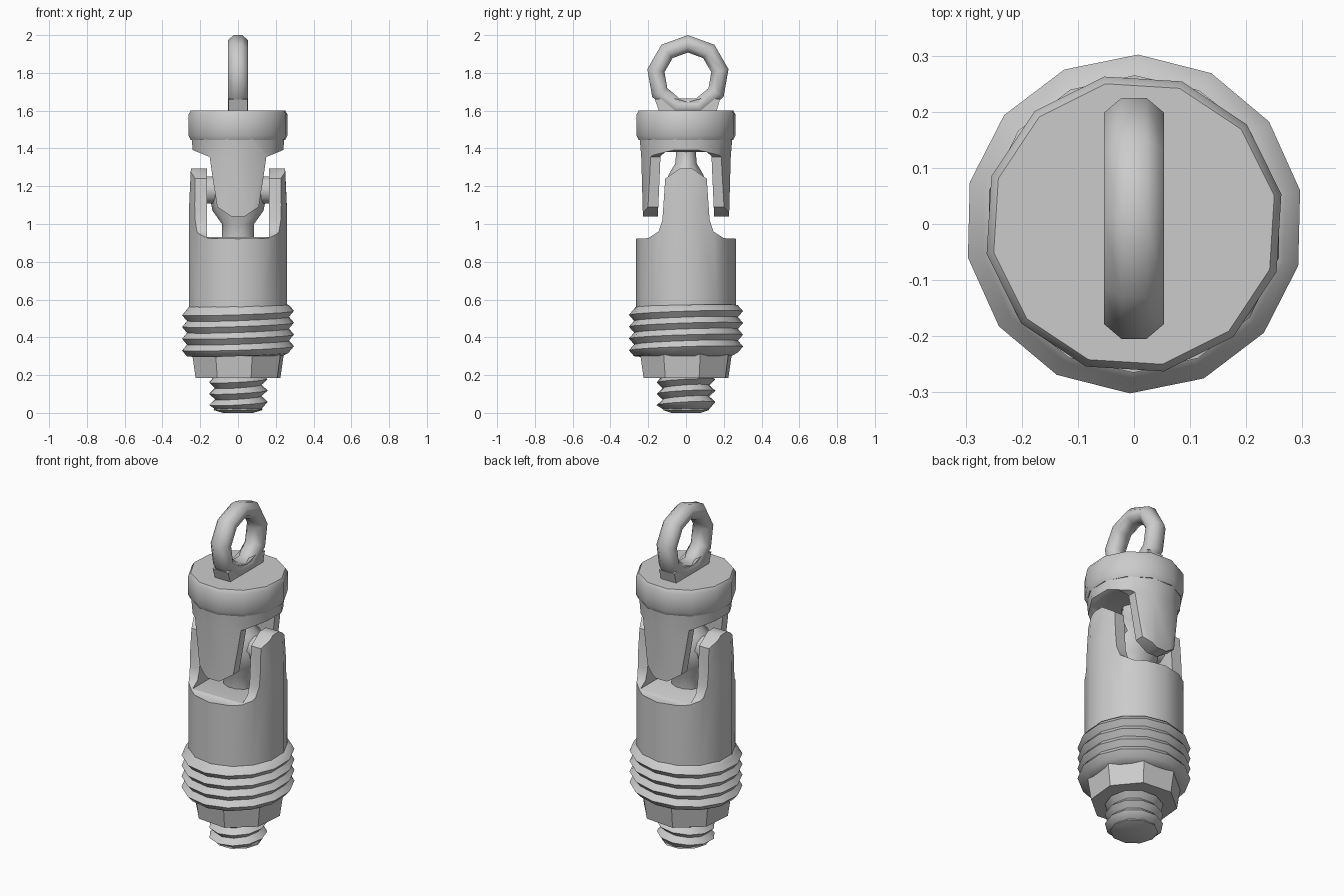
import bpy, bmesh
from math import sin, cos, pi, radians
from mathutils import Matrix

cube = bpy.data.objects.get("Cube")
if cube:
    bpy.data.objects.remove(cube)

steel = bpy.data.materials.new("grey steel")
steel.use_nodes = True
steel.diffuse_color = (0.6, 0.6, 0.6, 1)
steel.node_tree.nodes["Principled BSDF"].inputs["Base Color"].default_value = (0.6, 0.6, 0.6, 1)


def add(name, bm, angle=40):
    bmesh.ops.recalc_face_normals(bm, faces=bm.faces)
    mesh = bpy.data.meshes.new(name)
    bm.to_mesh(mesh)
    bm.free()
    mesh.materials.append(steel)
    obj = bpy.data.objects.new(name, mesh)
    bpy.context.collection.objects.link(obj)
    smooth(obj, angle)
    return obj


def smooth(obj, angle=40):
    bpy.ops.object.select_all(action='DESELECT')
    obj.select_set(True)
    bpy.context.view_layer.objects.active = obj
    bpy.ops.object.shade_smooth_by_angle(angle=radians(angle))


def lathe(name, profile, sides=14, tilt=0.0, squash=1.0, phase=0.0, angle=40):
    """Spin (radius, height) points round z; tilt slants the inner rings like a thread."""
    bm = bmesh.new()
    rings = []
    for i, (r, z) in enumerate(profile):
        slant = tilt if 0 < i < len(profile) - 1 else 0
        turns = [2 * pi * k / sides + phase for k in range(sides)]
        rings.append([bm.verts.new((r * cos(a), r * squash * sin(a), z + slant * sin(a + 0.8)))
                      for a in turns])
    for low, high in zip(rings, rings[1:]):
        for k in range(sides):
            n = (k + 1) % sides
            bm.faces.new((low[k], low[n], high[n], high[k]))
    bm.faces.new(rings[0])
    bm.faces.new(rings[-1])
    return add(name, bm, angle)


def thread(crest, root, low, high, count):
    """Zigzag profile of a screw thread."""
    step = (high - low) / count
    points = [(root, low)]
    for i in range(count):
        points += [(crest, low + step * (i + 0.5)), (root, low + step * (i + 1))]
    return points


def prism(name, outline, depth, axis):
    """Extrude a (side, height) outline along x or y."""
    bm = bmesh.new()
    ends = []
    for d in (-depth, depth):
        ends.append([bm.verts.new((d, s, z) if axis == 'x' else (s, d, z)) for s, z in outline])
    bm.faces.new(ends[0])
    bm.faces.new(ends[1])
    for k in range(len(outline)):
        n = (k + 1) % len(outline)
        bm.faces.new((ends[0][k], ends[0][n], ends[1][n], ends[1][k]))
    return add(name, bm)


def rect(half, low, high):
    return [(-half, low), (half, low), (half, high), (-half, high)]


def mirror(half_outline):
    return half_outline + [(-s, z) for s, z in reversed(half_outline)]


def carve(obj, cutter, operation):
    """Bake one boolean and drop its cutter."""
    mod = obj.modifiers.new("carve", 'BOOLEAN')
    mod.object, mod.operation, mod.solver = cutter, operation, 'EXACT'
    bpy.context.view_layer.update()
    graph = bpy.context.evaluated_depsgraph_get()
    baked = bpy.data.meshes.new_from_object(obj.evaluated_get(graph))
    obj.modifiers.clear()
    obj.data = baked
    bpy.data.objects.remove(cutter)
    smooth(obj)


# Threaded stub, nut and thick thread at the bottom
lathe("bottom_cap", [(0.08, 0.0), (0.13, 0.015), (0.12, 0.04)], 10)
lathe("stub_thread", thread(0.157, 0.125, 0.02, 0.2, 3), 11, 0.012, angle=60)
lathe("nut", [(0.235, 0.185), (0.255, 0.32)], 8, phase=0.3)
lathe("body_thread", [(0.24, 0.3)] + thread(0.302, 0.275, 0.31, 0.56, 4) + [(0.255, 0.575)],
      14, 0.014, phase=0.2, angle=60)

# Lower fork: prongs on the left and right
lower = lathe("lower_fork", [(0.265, 0.54), (0.265, 1.1), (0.255, 1.31)], 14, phase=0.22)
carve(lower, prism("fork_outline", mirror([
    (0.3, 0.5), (0.3, 0.92), (0.2, 0.925), (0.145, 0.96), (0.125, 1.02),
    (0.11, 1.24), (0.03, 1.295)]), 0.4, 'x'), 'INTERSECT')
carve(lower, prism("fork_slot", rect(0.163, 0.93, 1.5), 0.4, 'y'), 'DIFFERENCE')

# Upper fork: prongs on the front and back
upper = lathe("upper_fork", [(0.235, 1.0), (0.245, 1.35), (0.255, 1.47)], 12, phase=pi / 12)
carve(upper, prism("fork_outline", mirror([
    (0.3, 1.46), (0.26, 1.4), (0.15, 1.355), (0.135, 1.25), (0.11, 1.09),
    (0.035, 1.04)]), 0.4, 'y'), 'INTERSECT')
carve(upper, prism("fork_slot", mirror([
    (0.155, 0.9), (0.135, 1.36), (0.11, 1.38)]), 0.4, 'x'), 'DIFFERENCE')

# Joint core held between the forks, with its cross pin
lathe("joint_core", [(0.085, 0.9), (0.085, 1.0), (0.135, 1.07), (0.155, 1.17),
                     (0.13, 1.26), (0.08, 1.32), (0.07, 1.4)], 10, squash=0.75)
bm = bmesh.new()
bmesh.ops.create_cone(bm, cap_ends=True, segments=10, radius1=0.075, radius2=0.075, depth=0.42,
                      matrix=Matrix.Translation((0, 0, 1.18)) @ Matrix.Rotation(pi / 2, 4, 'Y'))
add("joint_pin", bm)

# Collar on top
lathe("collar", [(0.255, 1.445), (0.268, 1.47), (0.268, 1.58), (0.255, 1.6)], 12, phase=0.2)

# Hanging ring and its foot
bm = bmesh.new()
major, minor = 9, 8
loops = []
for i in range(major):
    a = 2 * pi * i / major + pi / 2
    loop = []
    for j in range(minor):
        b = 2 * pi * (j + 0.5) / minor
        r = 0.172 + 0.05 * cos(b)
        loop.append(bm.verts.new((0.058 * sin(b), 0.01 + r * cos(a), 1.782 + r * sin(a))))
    loops.append(loop)
for i in range(major):
    here, there = loops[i], loops[(i + 1) % major]
    for j in range(minor):
        n = (j + 1) % minor
        bm.faces.new((here[j], here[n], there[n], there[j]))
add("hanging_ring", bm, 60)
prism("ring_foot", [(-0.14, 1.59), (0.16, 1.59), (0.18, 1.66), (0.1, 1.67), (0.01, 1.645),
                    (-0.08, 1.67), (-0.165, 1.66)], 0.05, 'x')
